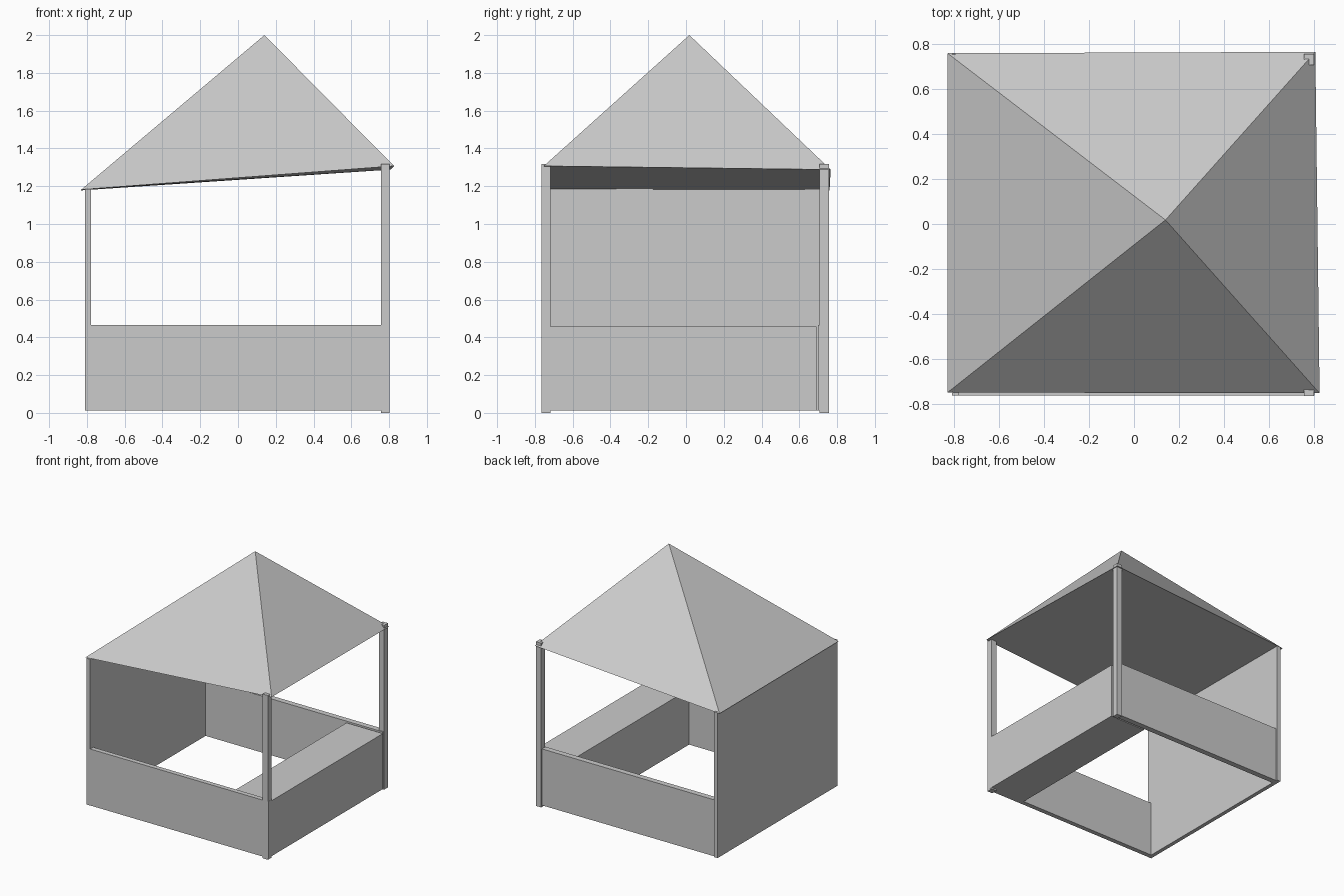
import bpy, bmesh

if "Cube" in bpy.data.objects:
    bpy.data.objects.remove(bpy.data.objects["Cube"])


def make_object(name, bm):
    bmesh.ops.recalc_face_normals(bm, faces=bm.faces)
    mesh = bpy.data.meshes.new(name)
    bm.to_mesh(mesh)
    bm.free()
    obj = bpy.data.objects.new(name, mesh)
    bpy.context.collection.objects.link(obj)
    return obj


def box(name, x, y, z):
    """Box from (min, max) ranges on each axis."""
    bm = bmesh.new()
    bmesh.ops.create_cube(bm, size=1)
    for v in bm.verts:
        v.co = [r[0] if c < 0 else r[1] for c, r in zip(v.co, (x, y, z))]
    return make_object(name, bm)


# Solid full-height wall on the left
box("left_wall", (-0.81, -0.778), (-0.764, 0.757), (0.012, 1.185))

# Low panels along front and back
box("front_panel", (-0.809, 0.803), (-0.763, -0.725), (0.012, 0.465))
box("back_panel", (-0.809, 0.795), (0.70, 0.745), (0.012, 0.465))

# Deep solid counter on the right
box("counter", (0.48, 0.803), (-0.74, 0.69), (0.012, 0.457))

# Corner posts whose tops poke through the roof
for name, y in (("front_post", (-0.766, -0.718)), ("back_post", (0.707, 0.757))):
    box(name, (0.756, 0.802), y, (0, 1.318))

# Lopsided pyramid roof with closed underside
bm = bmesh.new()
eaves = [bm.verts.new(c) for c in ((-0.83, -0.75, 1.182), (0.826, -0.753, 1.307),
                                   (0.807, 0.766, 1.288), (-0.83, 0.76, 1.178))]
apex = bm.verts.new((0.14, 0.018, 2.0))
bm.faces.new(eaves)
for i in range(4):
    bm.faces.new((eaves[i], eaves[(i + 1) % 4], apex))
make_object("roof", bm)
